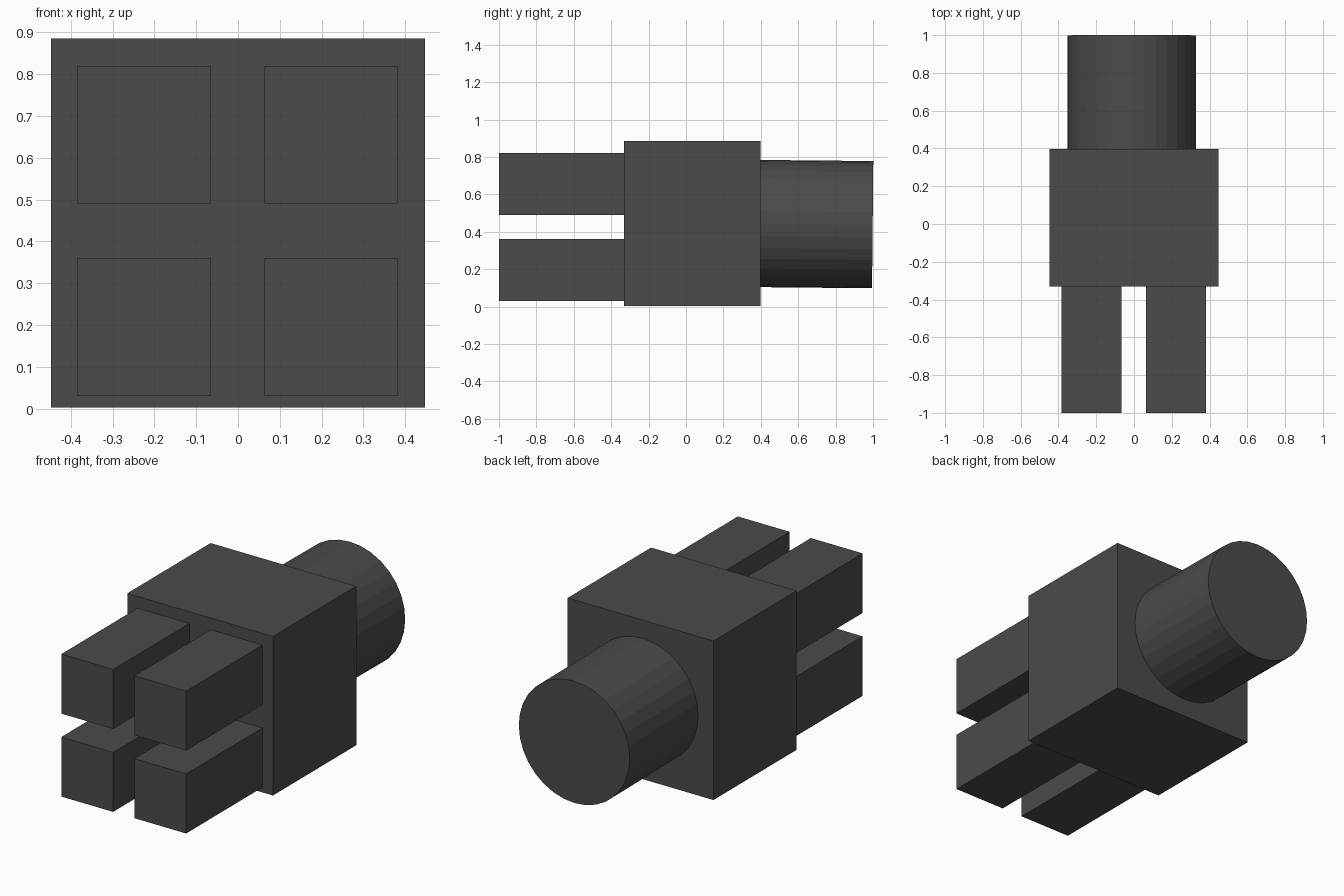
import bpy
from mathutils import Vector

if "Cube" in bpy.data.objects:
    bpy.data.objects.remove(bpy.data.objects["Cube"])

dark = bpy.data.materials.new("dark_plastic")
dark.diffuse_color = (0.07, 0.07, 0.07, 1)
dark.use_nodes = True
dark.node_tree.nodes["Principled BSDF"].inputs["Base Color"].default_value = dark.diffuse_color


def box(name, lo, hi):
    lo, hi = Vector(lo), Vector(hi)
    bpy.ops.mesh.primitive_cube_add(size=1, location=(lo + hi) / 2)
    ob = bpy.context.object
    ob.name = name
    ob.scale = hi - lo
    bpy.ops.object.transform_apply(location=False, rotation=False, scale=True)
    ob.data.materials.append(dark)
    return ob


# Main housing block
box("housing", (-0.447, -0.332, 0.003), (0.447, 0.398, 0.885))

# Four square prongs on the front, in two rows of two
for row, z in (("lower", 0.03), ("upper", 0.49)):
    for side, x in (("left", -0.384), ("right", 0.064)):
        box(f"{row}_{side}_prong", (x, -1.0, z), (x + 0.318, -0.33, z + 0.33))

# Round cable stub at the back, drooping very slightly
start, end = Vector((-0.013, 0.39, 0.444)), Vector((-0.013, 0.998, 0.438))
axis = end - start
bpy.ops.mesh.primitive_cylinder_add(vertices=32, radius=0.34, depth=axis.length,
                                    location=(start + end) / 2)
cable = bpy.context.object
cable.name = "cable_stub"
cable.rotation_euler = axis.to_track_quat('Z', 'Y').to_euler()
cable.data.materials.append(dark)
